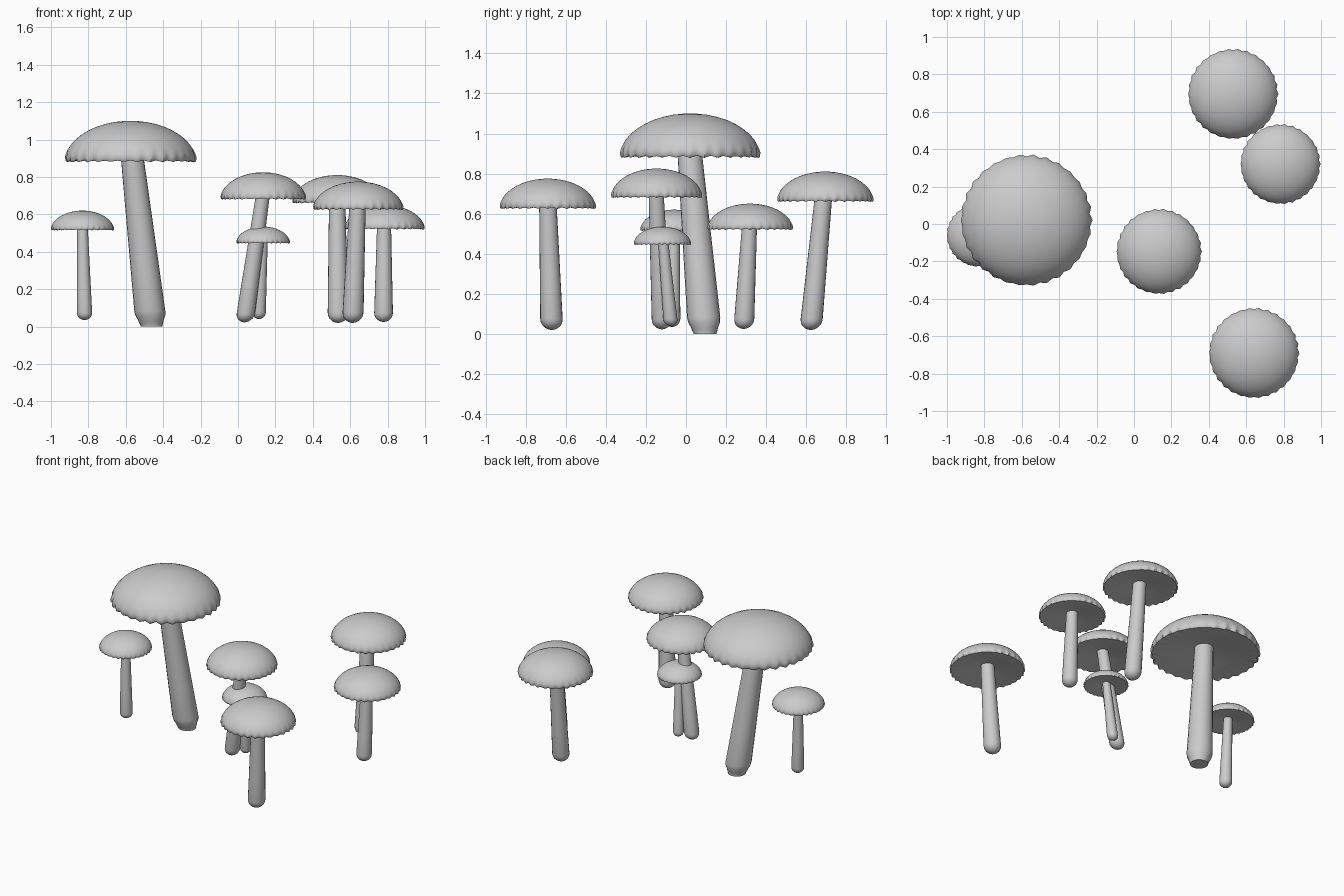
import bpy, bmesh, math
from mathutils import Vector

if "Cube" in bpy.data.objects:
    bpy.data.objects.remove(bpy.data.objects["Cube"])

grey = bpy.data.materials.new("plain grey")
grey.diffuse_color = (0.6, 0.6, 0.6, 1)
grey.use_nodes = True
grey.node_tree.nodes["Principled BSDF"].inputs["Base Color"].default_value = grey.diffuse_color


def loft(name, rings):
    """Skin a list of equal-length point rings and close both ends."""
    bm = bmesh.new()
    loops = [[bm.verts.new(p) for p in ring] for ring in rings]
    n = len(loops[0])
    for a, b in zip(loops, loops[1:]):
        for i in range(n):
            j = (i + 1) % n
            bm.faces.new((a[i], a[j], b[j], b[i]))
    bm.faces.new(loops[0][::-1])
    bm.faces.new(loops[-1])
    bmesh.ops.recalc_face_normals(bm, faces=bm.faces)
    mesh = bpy.data.meshes.new(name)
    bm.to_mesh(mesh)
    bm.free()
    mesh.materials.append(grey)
    obj = bpy.data.objects.new(name, mesh)
    bpy.context.collection.objects.link(obj)
    bpy.ops.object.select_all(action='DESELECT')
    obj.select_set(True)
    bpy.context.view_layer.objects.active = obj
    bpy.ops.object.shade_smooth_by_angle(angle=math.radians(45))


# cap section from underside centre, round the rim, to the crown:
# (radius fraction, height fraction, scallop strength)
CAP = [(.1, .24, 0), (.35, .17, 0), (.6, .10, 0), (.8, .05, .1), (.92, .02, .5),
       (.97, 0, 1), (.985, .03, 1), (.99, .12, 1), (.98, .2, .7), (.955, .3, .25),
       (.915, .41, 0), (.85, .53, 0), (.76, .65, 0), (.65, .76, 0), (.52, .855, 0),
       (.38, .925, 0), (.24, .972, 0), (.1, .995, 0), (.02, 1, 0)]


def cap(name, x, y, r, rim, top, waves=30, n=120):
    h = top - rim
    rings = []
    for u, v, w in CAP:
        ring = []
        for i in range(n):
            a = math.tau * i / n
            # uneven scallops round the edge
            s = w * math.cos(waves * a) * (1 + .4 * math.sin(5 * a + 1))
            q = r * (u + .014 * s)
            ring.append((x + q * math.cos(a), y + q * math.sin(a), rim + h * (v + .02 * w - .02 * s)))
        rings.append(ring)
    loft(name, rings)


def stem(name, base, r0, top, r1, flat, n=20):
    base, top = Vector(base), Vector(top)
    length = top.z - base.z
    # rounded foot, then a straight taper
    foot = [(0, flat), (.07, max(flat, .37)), (.2, max(flat + .06, .6)),
            (.42, .83), (.7, .96), (1, 1)]
    section = [(k * r0 / length, q * r0) for k, q in foot]
    t0 = section[-1][0]
    section += [(t0 + (1 - t0) * f, r0 + (r1 - r0) * f) for f in (.25, .5, .75, 1)]
    rings = []
    for t, q in section:
        c = base.lerp(top, t)
        rings.append([(c.x + q * math.cos(math.tau * i / n),
                       c.y + q * math.sin(math.tau * i / n), c.z) for i in range(n)])
    loft(name, rings)


# name, cap (x, y, radius, rim z, top z), foot (x, y, z), foot radius,
# stem top (x, y), stem top radius, flat foot fraction
MUSHROOMS = [
    ("large", (-.575, .02, .35, .88, 1.10), (-.462, .095, 0), .083, (-.57, .015), .06, .7),
    ("far_left", (-.832, -.06, .168, .515, .62), (-.82, -.07, .035), .041, (-.832, -.06), .028, .1),
    ("middle", (.134, -.147, .227, .68, .825), (.035, -.12, .023), .049, (.136, -.15), .037, .1),
    ("tiny", (.134, -.118, .143, .445, .535), (.112, -.075, .04), .035, (.134, -.115), .025, .1),
    ("front", (.642, -.69, .24, .625, .775), (.613, -.67, .02), .056, (.64, -.69), .043, .1),
    ("back", (.53, .695, .24, .66, .81), (.535, .622, .02), .055, (.53, .688), .043, .1),
    ("right", (.783, .32, .213, .52, .65), (.778, .288, .025), .05, (.781, .318), .037, .1),
]

for label, c, foot, r0, tip, r1, flat in MUSHROOMS:
    cap(label + "_cap", *c)
    joint = c[3] + .3 * (c[4] - c[3])
    stem(label + "_stem", foot, r0, (*tip, joint), r1, flat)
